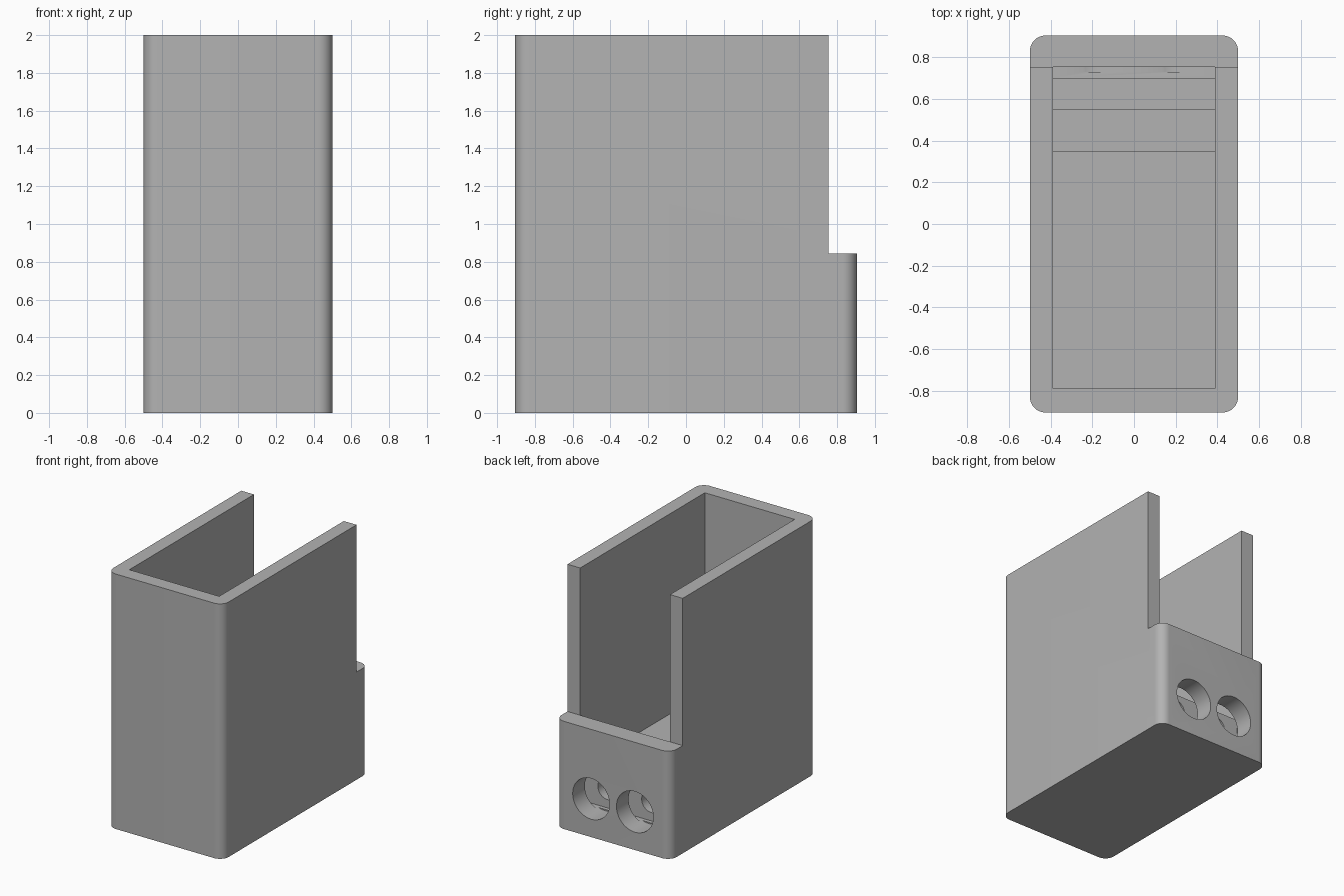
import bpy
import bmesh
from math import cos, sin, pi, radians
from mathutils import Matrix, Vector

cube = bpy.data.objects.get("Cube")
if cube:
    bpy.data.objects.remove(cube, do_unlink=True)

WIDTH, DEPTH, HEIGHT = 1.0, 1.81, 2.0
CORNER = 0.075
INNER_X = 0.39          # half width of the cavity
INNER_BACK = 0.755      # inside face of the low back wall
BACK_TOP = 0.845        # top of the low back wall
FLOOR, BASE = 0.43, 0.15
HOLE_X, HOLE_Z = 0.19, 0.30


def extrude(name, points, direction):
    """Close the outline and extrude it into a solid."""
    bm = bmesh.new()
    face = bm.faces.new([bm.verts.new(p) for p in points])
    ext = bmesh.ops.extrude_face_region(bm, geom=[face])
    verts = [g for g in ext["geom"] if isinstance(g, bmesh.types.BMVert)]
    bmesh.ops.translate(bm, verts=verts, vec=Vector(direction))
    bmesh.ops.recalc_face_normals(bm, faces=bm.faces[:])
    return finish(name, bm)


def cylinder(name, x, y0, y1, radius):
    """Cylinder along y between y0 and y1."""
    bm = bmesh.new()
    place = Matrix.Translation((x, (y0 + y1) / 2, HOLE_Z)) @ Matrix.Rotation(pi / 2, 4, 'X')
    bmesh.ops.create_cone(bm, cap_ends=True, segments=48, radius1=radius,
                          radius2=radius, depth=y1 - y0, matrix=place)
    return finish(name, bm)


def finish(name, bm):
    mesh = bpy.data.meshes.new(name)
    bm.to_mesh(mesh)
    bm.free()
    obj = bpy.data.objects.new(name, mesh)
    bpy.context.collection.objects.link(obj)
    return obj


def cut(target, cutter):
    cutter.hide_render = True
    mod = target.modifiers.new("cut", 'BOOLEAN')
    mod.operation = 'DIFFERENCE'
    mod.solver = 'EXACT'
    mod.object = cutter
    bpy.context.view_layer.objects.active = target
    bpy.ops.object.modifier_apply(modifier=mod.name)
    bpy.data.objects.remove(cutter, do_unlink=True)


# Outer body: rounded rectangle extruded upward
outline = []
for i, (sx, sy) in enumerate([(1, 1), (-1, 1), (-1, -1), (1, -1)]):
    for k in range(13):
        a = (i + k / 12) * pi / 2
        outline.append((sx * (WIDTH / 2 - CORNER) + CORNER * cos(a),
                        sy * (DEPTH / 2 - CORNER) + CORNER * sin(a), 0))
body = extrude("holder_body", outline, (0, 0, HEIGHT))

# Cavity: floor, pit, inner partition and narrow slot as one side profile
profile = [(-0.79, 2.2), (-0.79, FLOOR), (0.35, FLOOR), (0.35, BASE),
           (0.55, BASE), (0.55, FLOOR), (0.70, FLOOR), (0.70, BASE),
           (INNER_BACK, BASE), (INNER_BACK, 2.2)]
cut(body, extrude("cavity_cutter", [(-INNER_X, y, z) for y, z in profile],
                  (2 * INNER_X, 0, 0)))

# Open the back above the low wall
notch = [(INNER_BACK, BACK_TOP), (1.2, BACK_TOP), (1.2, 2.2), (INNER_BACK, 2.2)]
cut(body, extrude("back_notch_cutter", [(-0.7, y, z) for y, z in notch], (1.4, 0, 0)))

# Wide holes in the back wall, narrow ones in the partition
for x in (-HOLE_X, HOLE_X):
    cut(body, cylinder("wide_hole_cutter", x, 0.73, 1.0, 0.16))
    cut(body, cylinder("narrow_hole_cutter", x, 0.5, 0.73, 0.085))

# Plain grey plastic
grey = bpy.data.materials.new("grey_plastic")
grey.use_nodes = True
colour = (0.45, 0.45, 0.45, 1)
grey.diffuse_color = colour
grey.node_tree.nodes["Principled BSDF"].inputs["Base Color"].default_value = colour
body.data.materials.clear()
body.data.materials.append(grey)

bpy.ops.object.select_all(action='DESELECT')
body.select_set(True)
bpy.context.view_layer.objects.active = body
bpy.ops.object.shade_smooth_by_angle(angle=radians(30))
